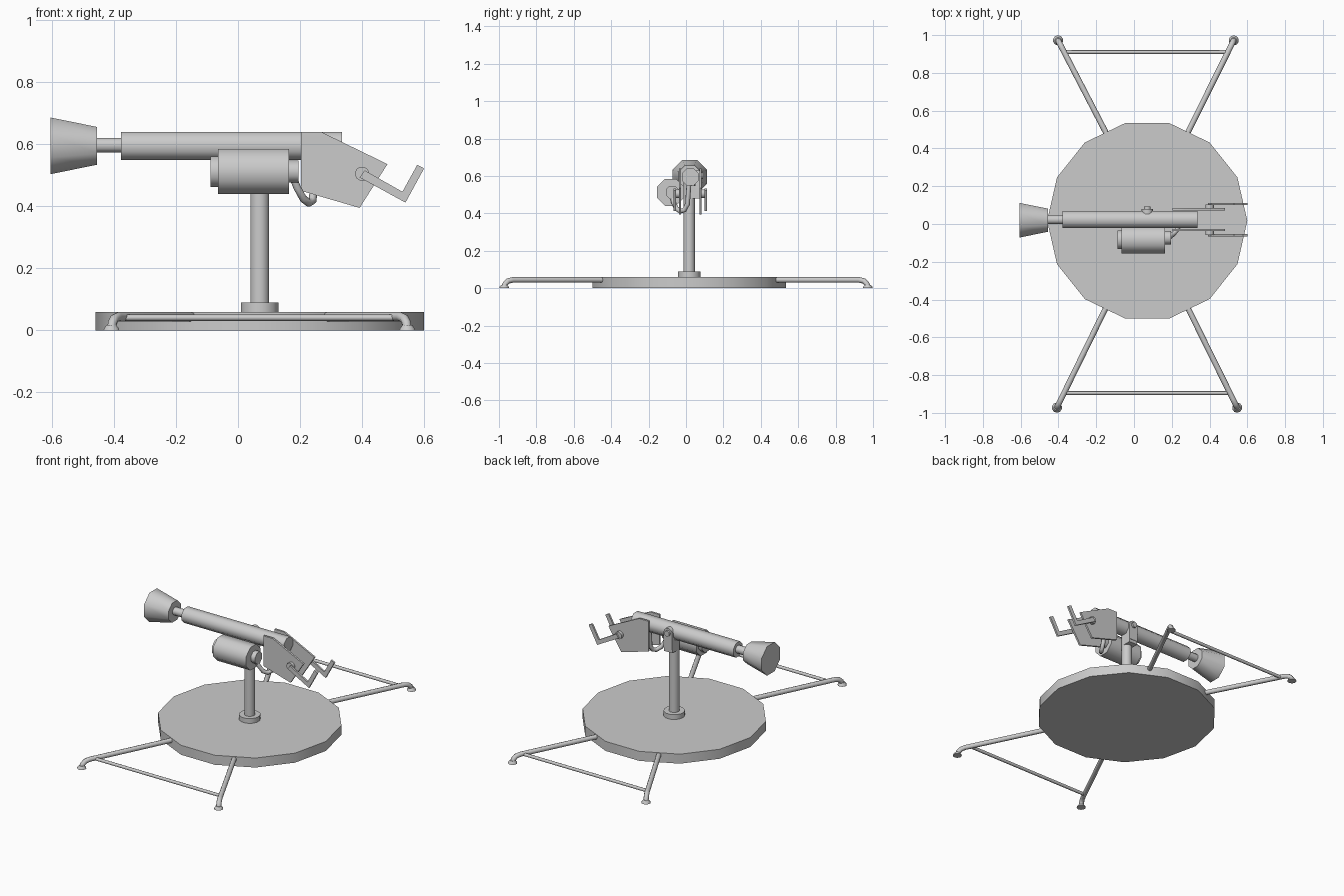
import bpy, bmesh, math
from mathutils import Vector

if "Cube" in bpy.data.objects:
    bpy.data.objects.remove(bpy.data.objects["Cube"])

SHARP = math.radians(50)
PX, PY = 0.07, 0.017       # pedestal axis
GY, GZ = 0.023, 0.595      # barrel axis


def finish(obj, name):
    obj.name = name
    bpy.ops.object.select_all(action='DESELECT')
    obj.select_set(True)
    bpy.context.view_layer.objects.active = obj
    if obj.type == 'CURVE':
        bpy.ops.object.convert(target='MESH')
        obj = bpy.context.object
    bpy.ops.object.shade_smooth_by_angle(angle=SHARP)
    return obj


def lathe(name, origin, axis, profile, sides, flat=True):
    """Closed solid from (distance along axis, radius) pairs."""
    side = {'X': (Vector((0, 1, 0)), Vector((0, 0, 1))),
            'Y': (Vector((0, 0, 1)), Vector((1, 0, 0))),
            'Z': (Vector((1, 0, 0)), Vector((0, 1, 0)))}[axis]
    ax = side[0].cross(side[1])
    shift = 0.5 if flat else 0.0
    bm = bmesh.new()
    rings = []
    for d, r in profile:
        ring = []
        for i in range(sides):
            a = math.tau * (i + shift) / sides
            ring.append(bm.verts.new(Vector(origin) + ax * d +
                                     r * (math.cos(a) * side[0] + math.sin(a) * side[1])))
        rings.append(ring)
    for lo, hi in zip(rings, rings[1:]):
        for i in range(sides):
            j = (i + 1) % sides
            bm.faces.new((lo[i], lo[j], hi[j], hi[i]))
    bm.faces.new(rings[0][::-1])
    bm.faces.new(rings[-1])
    return to_object(bm, name)


def to_object(bm, name):
    bmesh.ops.recalc_face_normals(bm, faces=bm.faces)
    me = bpy.data.meshes.new(name)
    bm.to_mesh(me)
    bm.free()
    obj = bpy.data.objects.new(name, me)
    bpy.context.collection.objects.link(obj)
    return finish(obj, name)


def plate(name, outline, y, thick):
    """Extrude an xz outline along y, centred on y."""
    bm = bmesh.new()
    face = bm.faces.new([bm.verts.new((x, y - thick / 2, z)) for x, z in outline])
    ext = bmesh.ops.extrude_face_region(bm, geom=[face])['geom']
    bmesh.ops.translate(bm, vec=(0, thick, 0),
                        verts=[v for v in ext if isinstance(v, bmesh.types.BMVert)])
    return to_object(bm, name)


def tube(name, points, radius):
    cu = bpy.data.curves.new(name, 'CURVE')
    cu.dimensions = '3D'
    cu.bevel_depth = radius
    cu.bevel_resolution = 2
    cu.use_fill_caps = True
    sp = cu.splines.new('POLY')
    sp.points.add(len(points) - 1)
    for p, co in zip(sp.points, points):
        p.co = (*co, 1)
    obj = bpy.data.objects.new(name, cu)
    bpy.context.collection.objects.link(obj)
    return finish(obj, name)


# Base disc, collar and post
lathe('base_disc', (PX, PY, 0), 'Z', [(0, 0.53), (0.06, 0.53)], 14, flat=False)
lathe('post_collar', (PX, PY, 0), 'Z', [(0.055, 0.062), (0.09, 0.062)], 12)
lathe('post', (PX, PY, 0), 'Z', [(0.06, 0.031), (0.565, 0.031)], 12)

# Round-topped bracket and pivot pin on the back of the barrel
arc = [(PX + 0.03 * math.cos(a), 0.60 + 0.03 * math.sin(a))
       for a in (math.pi * i / 8 for i in range(9))]
plate('post_bracket', [(PX - 0.03, 0.50), (PX + 0.03, 0.50)] + arc, 0.065, 0.03)
lathe('pivot_pin', (PX, 0, 0.60), 'Y', [(0.05, 0.018), (0.092, 0.018)], 10)
plate('bracket_root', [(PX - 0.03, 0.48), (PX + 0.03, 0.48),
                       (PX + 0.03, 0.55), (PX - 0.03, 0.55)], 0.05, 0.055)

# Outrigger legs with bent ends, feet and crossbars
for label, s, y0, ytip, xl, xr, ybar in (
        ('back', 1, 0.40, 0.972, -0.402, 0.528, 0.91),
        ('front', -1, -0.36, -0.972, -0.408, 0.546, -0.895)):
    root_y = 0.49 if s > 0 else -0.45
    for side, xt, xroot in (('left', xl, -0.152), ('right', xr, 0.288)):
        tip, root = Vector((xt, ytip, 0)), Vector((xroot, root_y, 0))
        d = (tip - root).normalized()
        start = root - d * 0.08
        pts = [start + Vector((0, 0, 0.044))]
        pts.append(tip - d * 0.05 + Vector((0, 0, 0.044)))
        pts.append(tip - d * 0.022 + Vector((0, 0, 0.038)))
        pts.append(tip - d * 0.006 + Vector((0, 0, 0.023)))
        pts.append(tip + Vector((0, 0, 0.004)))
        tube(f'{label}_{side}_leg', pts, 0.015)
        lathe(f'{label}_{side}_foot', tip, 'Z', [(0, 0.027), (0.006, 0.025), (0.018, 0.016)], 10)
    k = (ybar - root_y) / (ytip - root_y)
    tube(f'{label}_crossbar', [(-0.152 + k * (xl + 0.152), ybar, 0.041),
                               (0.288 + k * (xr - 0.288), ybar, 0.041)], 0.01)

# Barrel, neck and flared muzzle
lathe('barrel', (0, GY, GZ), 'X', [(-0.378, 0.049), (0.335, 0.049)], 8)
lathe('barrel_neck', (0, GY, GZ + 0.002), 'X', [(-0.47, 0.025), (-0.37, 0.025)], 8)
lathe('muzzle', (0, GY - 0.003, GZ), 'X', [(-0.605, 0.099), (-0.455, 0.066)], 8)

# Side canister with stepped ends and hose
CY, CZ = -0.083, 0.512
lathe('canister', (0, CY, CZ), 'X', [(-0.065, 0.078), (0.165, 0.078)], 8)
lathe('canister_cap', (0, CY, CZ), 'X', [(-0.088, 0.053), (-0.06, 0.053)], 8)
lathe('canister_outlet', (0, CY + 0.01, CZ), 'X', [(0.16, 0.038), (0.195, 0.038)], 8)
tube('hose', [(0.175, -0.075, 0.50), (0.19, -0.068, 0.462), (0.21, -0.052, 0.425),
              (0.228, -0.03, 0.411), (0.24, -0.008, 0.418), (0.244, 0.008, 0.45),
              (0.244, 0.016, 0.56)], 0.013)

# Grip plates and cranked handles, mirrored across the barrel
cheek = [(0.203, 0.64), (0.268, 0.64), (0.482, 0.536), (0.392, 0.395), (0.203, 0.45)]
crank = [(0.392, 0.493), (0.54, 0.412), (0.60, 0.522), (0.578, 0.534),
         (0.53, 0.447), (0.408, 0.516)]
for side, s in (('back', 1), ('front', -1)):
    plate(f'{side}_grip_plate', cheek, GY + s * 0.055, 0.012)
    lathe(f'{side}_handle_pivot', (0.40, GY, 0.505), 'Y',
          sorted([(s * 0.052, 0.023), (s * 0.08, 0.023)]), 12)
    plate(f'{side}_handle', crank, GY + s * 0.083, 0.012)
